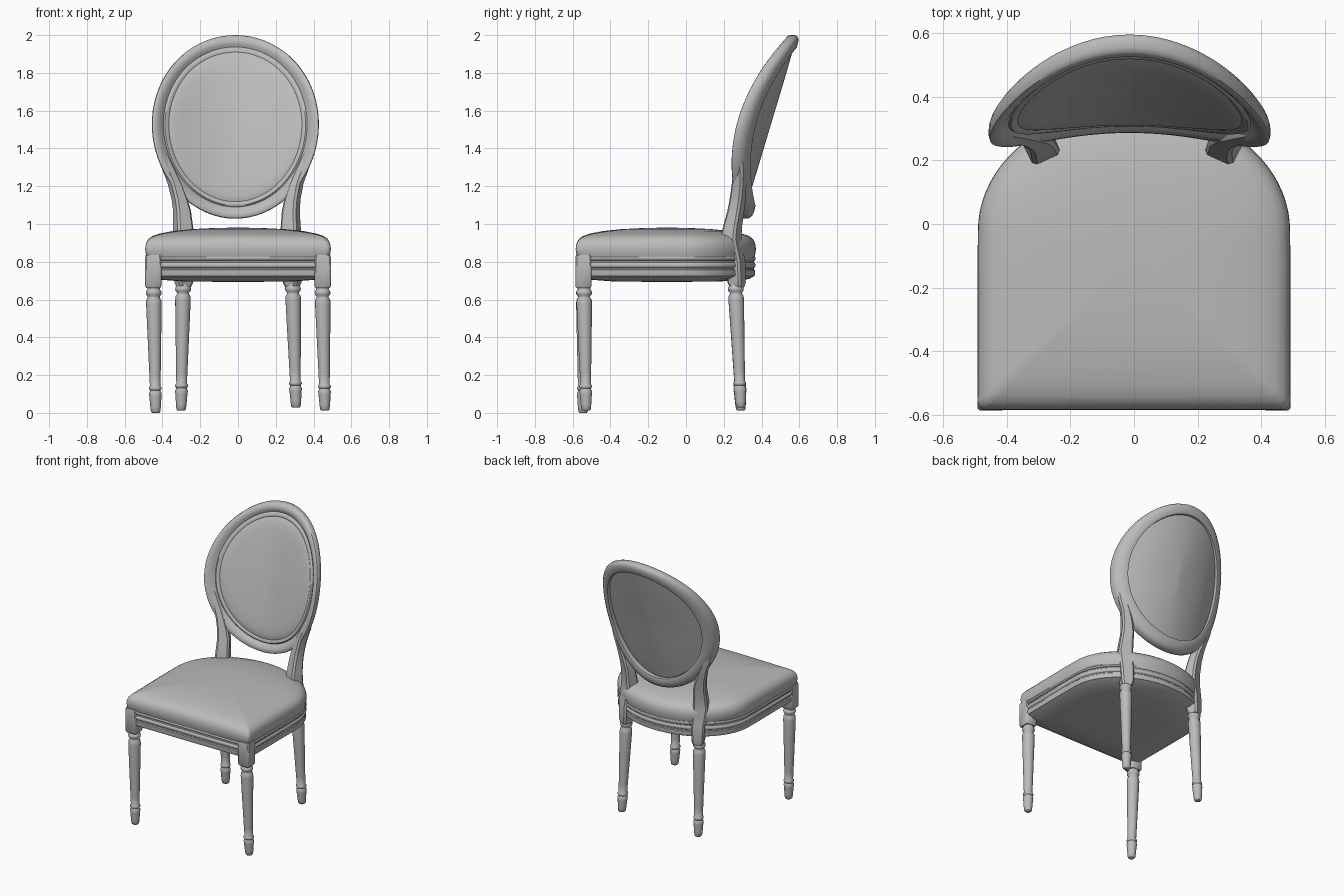
import bpy, bmesh, math
from math import sin, cos, pi
from mathutils import Vector, Matrix

if "Cube" in bpy.data.objects:
    bpy.data.objects.remove(bpy.data.objects["Cube"])

grey = bpy.data.materials.new("plain grey")
grey.use_nodes = True
COLOUR = (0.5, 0.5, 0.5, 1)
grey.diffuse_color = COLOUR
grey.node_tree.nodes["Principled BSDF"].inputs["Base Color"].default_value = COLOUR


def loft(name, rings, closed=False, angle=40):
    """Skin a list of point rings; cap the ends, or join last to first."""
    bm = bmesh.new()
    vr = [[bm.verts.new(p) for p in ring] for ring in rings]
    pairs = list(zip(vr, vr[1:] + vr[:1])) if closed else list(zip(vr, vr[1:]))
    for a, b in pairs:
        for i in range(len(a)):
            j = (i + 1) % len(a)
            bm.faces.new((a[i], a[j], b[j], b[i]))
    if not closed:
        bm.faces.new(vr[0])
        bm.faces.new(vr[-1])
    bmesh.ops.recalc_face_normals(bm, faces=bm.faces)
    me = bpy.data.meshes.new(name)
    bm.to_mesh(me)
    bm.free()
    ob = bpy.data.objects.new(name, me)
    bpy.context.collection.objects.link(ob)
    me.materials.append(grey)
    bpy.ops.object.select_all(action="DESELECT")
    ob.select_set(True)
    bpy.context.view_layer.objects.active = ob
    bpy.ops.object.shade_smooth_by_angle(angle=math.radians(angle))


# Seat plan: straight front and sides, rounded back
def seat_outline():
    front, r = -0.584, 0.026
    half = [(0.46 * k / 8, front) for k in range(1, 8)]
    half += [(0.492 - r + r * sin(k * pi / 12), front + r - r * cos(k * pi / 12)) for k in range(7)]
    half += [(0.491, -0.53 + 0.085 * k) for k in range(1, 6)]
    half += [(0.49 * cos(k * pi / 40), -0.02 + 0.39 * sin(k * pi / 40)) for k in range(20)]
    return [(0, front)] + half + [(0, 0.37)] + [(-x, y) for x, y in reversed(half)]


OUTLINE = seat_outline()


def seat_ring(s, z, cy=-0.1):
    """Outline shrunk by s, easing into an ellipse towards the middle."""
    ring = []
    for x, y in OUTLINE:
        n = math.hypot(x / 0.49, (y - cy) / 0.475)
        f = s * (s + (1 - s) / n)
        ring.append((x * f, cy + (y - cy) * f, z))
    return ring


# Upholstered cushion with a domed top
CUSHION = [
    (0.96, 0.82), (0.985, 0.825), (0.995, 0.845), (1, 0.865), (0.997, 0.886), (0.986, 0.905),
    (0.963, 0.922), (0.92, 0.937), (0.84, 0.95), (0.7, 0.963), (0.5, 0.973), (0.25, 0.979),
    (0.02, 0.981)]
loft("seat_cushion", [seat_ring(*p) for p in CUSHION])

# Moulded rail and lining under the cushion
RAIL = [
    (0.05, 0.693), (0.6, 0.696), (0.92, 0.708), (0.96, 0.72), (0.985, 0.724), (0.99, 0.73),
    (0.99, 0.756), (0.98, 0.761), (0.98, 0.768), (0.991, 0.772), (0.997, 0.782), (0.991, 0.792),
    (0.98, 0.796), (0.98, 0.803), (0.991, 0.806), (0.998, 0.815), (0.99, 0.826), (0.9, 0.83)]
loft("seat_rail", [seat_ring(*p) for p in RAIL])


# Oval back, slightly egg-shaped, raked backwards and wrapped forwards at the sides
OVAL_X = -0.014
WRAP = 0.78


def oval(inset, depth, tilt=0, n=72):
    pts = []
    for k in range(n):
        t = 2 * pi * k / n
        x = (0.442 - inset) * sin(t) * (1 + 0.03 * cos(t))
        z = 1.514 + (0.486 - inset) * cos(t)
        y = 0.29 + 0.26 * (z - 1.06) - WRAP * x * x
        pts.append((OVAL_X + x, y + depth + tilt * (z - 1.54), z))
    return pts


loft("back_frame", [oval(d, y) for d, y in [
    (0, 0.02), (0, 0.042), (0.006, 0.056), (0.018, 0.065), (0.034, 0.069), (0.066, 0.069),
    (0.075, 0.064), (0.078, 0.04), (0.066, 0.016), (0.056, 0.011), (0.046, 0.003),
    (0.03, -0.002), (0.012, 0.001), (0.003, 0.008)]], closed=True)

# Padded panel, recessed behind the frame at the rear
REAR_TILT = 0.04
loft("back_cushion",
     [oval(d, y, REAR_TILT) for d, y in [(0.42, 0.039), (0.25, 0.039), (0.14, 0.038), (0.06, 0.036)]]
     + [oval(d, y) for d, y in [
         (0.062, 0.014), (0.07, 0.006), (0.08, 0.004), (0.09, 0.008), (0.1, 0.003),
         (0.12, -0.003), (0.16, -0.008), (0.25, -0.012), (0.42, -0.013)]])


# Stiles joining the oval to the back legs: inner x, outer x, centre y, z, half depth
STILE = [
    (0.255, 0.32, 0.27, 0.665, 0.032), (0.245, 0.328, 0.268, 0.69, 0.04),
    (0.24, 0.33, 0.26, 0.8, 0.044), (0.235, 0.334, 0.237, 0.92, 0.045),
    (0.24, 0.33, 0.247, 0.99, 0.04), (0.247, 0.329, 0.264, 1.07, 0.036),
    (0.262, 0.335, 0.273, 1.13, 0.035), (0.29, 0.352, 0.281, 1.21, 0.034),
    (0.325, 0.382, 0.285, 1.29, 0.03), (0.365, 0.405, 0.288, 1.38, 0.02)]


def stile_ring(side, inner, outer, y, z, hd):
    cx, hw, c = (inner + outer) / 2, (outer - inner) / 2, 0.012
    turn = Matrix.Rotation(math.atan(-2 * WRAP * cx), 3, "Z")
    corners = [(hw - c, -hd), (hw, c - hd), (hw, hd - c), (hw - c, hd),
               (c - hw, hd), (-hw, hd - c), (-hw, c - hd), (c - hw, -hd)]
    ring = [turn @ Vector((u, v, 0)) + Vector((cx, y, z)) for u, v in corners]
    lean = OVAL_X * min(1, max(0, (z - 0.8) / 0.45))
    return [(side * p.x + lean, p.y, p.z) for p in ring]


# Turned leg: radius and height fraction from foot to collar
LEG = [
    (0.019, 0), (0.025, 0.01), (0.028, 0.05), (0.032, 0.13), (0.034, 0.155), (0.029, 0.17),
    (0.028, 0.178), (0.034, 0.188), (0.034, 0.2), (0.028, 0.212), (0.03, 0.3), (0.037, 0.65),
    (0.041, 0.86), (0.04, 0.89), (0.032, 0.91), (0.032, 0.92), (0.04, 0.935), (0.042, 0.95),
    (0.039, 0.965), (0.033, 0.975), (0.034, 1.0)]


def leg(name, foot, top):
    foot, top = Vector(foot), Vector(top)
    rings = []
    for r, f in LEG:
        c = foot.lerp(top, f)
        rings.append([(c.x + r * cos(2 * pi * k / 20), c.y + r * sin(2 * pi * k / 20), c.z) for k in range(20)])
    loft(name, rings, angle=50)


def corner_block(name, x, y):
    h = 0.043
    rings = []
    for s, z in [(0.85, 0.66), (1, 0.672), (1, 0.82), (0.92, 0.835)]:
        a, b = h * s, (h - 0.008) * s
        rings.append([(x + u, y + v, z) for u, v in [
            (b, -a), (a, -b), (a, b), (b, a), (-b, a), (-a, b), (-a, -b), (-b, -a)]])
    loft(name, rings)


for side, label in ((1, "left"), (-1, "right")):
    loft(f"{label}_back_stile", [stile_ring(side, *s) for s in STILE])
    corner_block(f"{label}_front_block", side * 0.449, -0.543)
    leg(f"{label}_front_leg", (side * 0.448 + 0.012, -0.537 + side * 0.008, 0.006 + side * 0.006),
        (side * 0.447, -0.54, 0.67))
    leg(f"{label}_back_leg", (side * 0.304 + 0.003, 0.29, 0.02 + side * 0.008), (side * 0.29, 0.262, 0.69))
